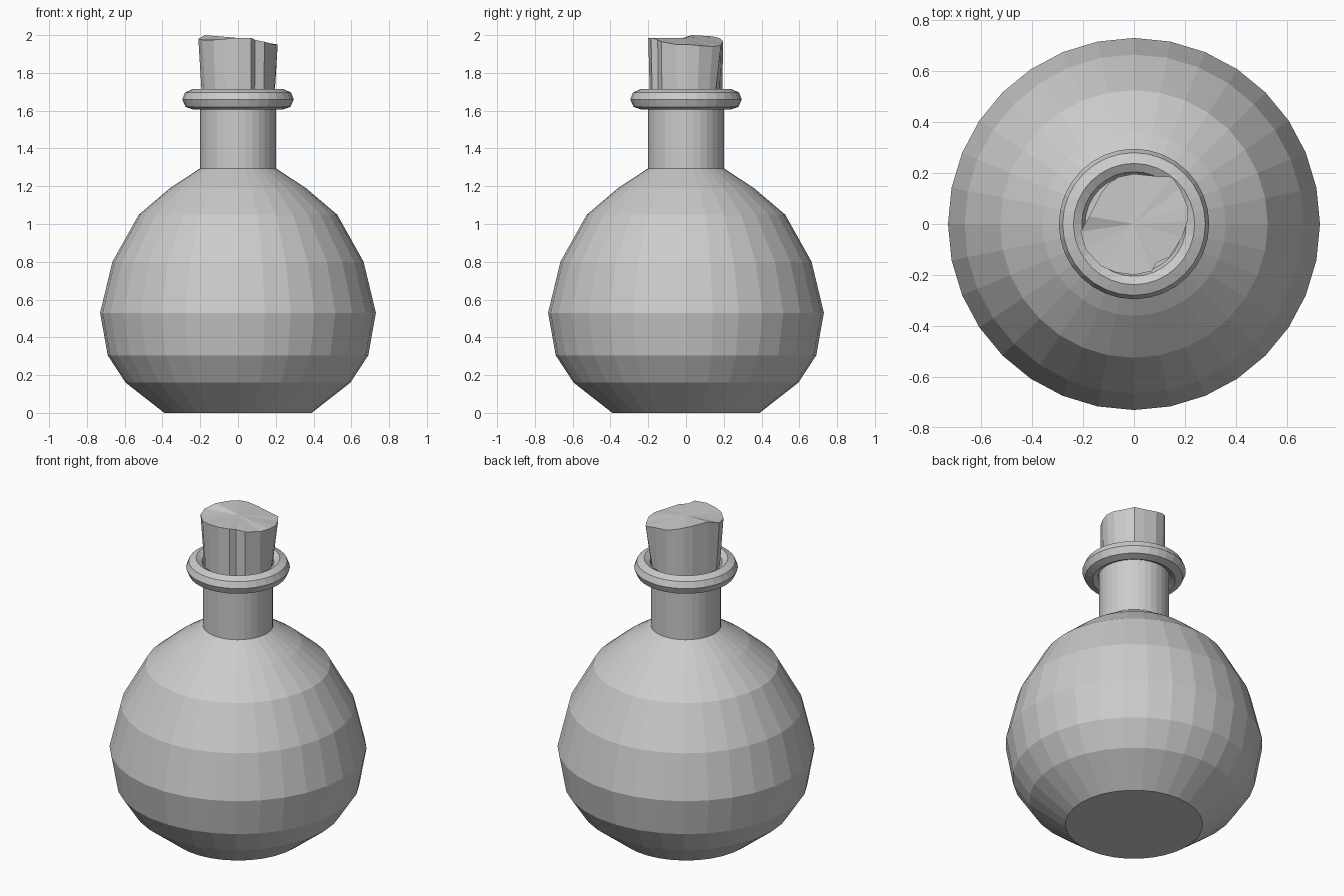
import bpy, bmesh, math

if "Cube" in bpy.data.objects:
    bpy.data.objects.remove(bpy.data.objects["Cube"])

SIDES = 32

grey = bpy.data.materials.new("plain grey")
grey.diffuse_color = (0.6, 0.6, 0.6, 1)
grey.use_nodes = True
grey.node_tree.nodes["Principled BSDF"].inputs["Base Color"].default_value = grey.diffuse_color


def finish(name, bm):
    bmesh.ops.recalc_face_normals(bm, faces=bm.faces)
    mesh = bpy.data.meshes.new(name)
    bm.to_mesh(mesh)
    bm.free()
    mesh.materials.append(grey)
    obj = bpy.data.objects.new(name, mesh)
    bpy.context.collection.objects.link(obj)
    return obj


def lathe(name, profile, closed=False):
    """Spin (radius, z) points round the z axis; cap both ends unless closed."""
    bm = bmesh.new()
    rings = []
    for r, z in profile:
        rings.append([bm.verts.new((r * math.cos(2 * math.pi * i / SIDES),
                                    r * math.sin(2 * math.pi * i / SIDES), z))
                      for i in range(SIDES)])
    pairs = list(zip(rings, rings[1:]))
    if closed:
        pairs.append((rings[-1], rings[0]))
    for a, b in pairs:
        for i in range(SIDES):
            j = (i + 1) % SIDES
            bm.faces.new((a[i], a[j], b[j], b[i]))
    if not closed:
        bm.faces.new(rings[0])
        bm.faces.new(rings[-1])
    return finish(name, bm)


# Round flask and straight neck
lathe("flask", [(0.39, 0), (0.595, 0.16), (0.69, 0.305), (0.73, 0.53),
                (0.665, 0.80), (0.525, 1.05), (0.36, 1.19), (0.2, 1.295),
                (0.2, 1.66)])

# Rolled lip
lathe("lip", [(0.235, 1.605), (0.278, 1.62), (0.295, 1.66), (0.28, 1.697),
              (0.238, 1.715), (0.205, 1.695), (0.192, 1.66), (0.205, 1.62)],
      closed=True)

# Chipped cork: uneven top outline, tapering to the mouth of the neck
top = [(0.21, 0.01, 1.95), (0.21, 0.07, 1.945), (0.18, 0.14, 1.94),
       (0.15, 0.185, 1.945), (0.08, 0.188, 1.955), (0, 0.197, 1.965),
       (-0.06, 0.185, 1.98), (-0.10, 0.157, 1.99), (-0.13, 0.12, 1.995),
       (-0.175, 0.03, 2.0), (-0.21, -0.03, 1.98), (-0.19, -0.10, 1.975),
       (-0.13, -0.165, 1.975), (-0.07, -0.19, 1.98), (0, -0.2, 1.985),
       (0.07, -0.185, 1.985), (0.09, -0.15, 1.975), (0.14, -0.13, 1.965),
       (0.19, -0.05, 1.95)]
bm = bmesh.new()
upper = [bm.verts.new(p) for p in top]
lower = []
for x, y, z in top:
    r = math.hypot(x, y)
    k = min(0.19, r * 0.95 + 0.005) / r
    lower.append(bm.verts.new((x * k, y * k, 1.62)))
centre = bm.verts.new((0, 0, 1.985))
for i in range(len(top)):
    j = (i + 1) % len(top)
    bm.faces.new((lower[i], lower[j], upper[j], upper[i]))
    bm.faces.new((upper[i], upper[j], centre))
bm.faces.new(lower)
finish("cork", bm)
